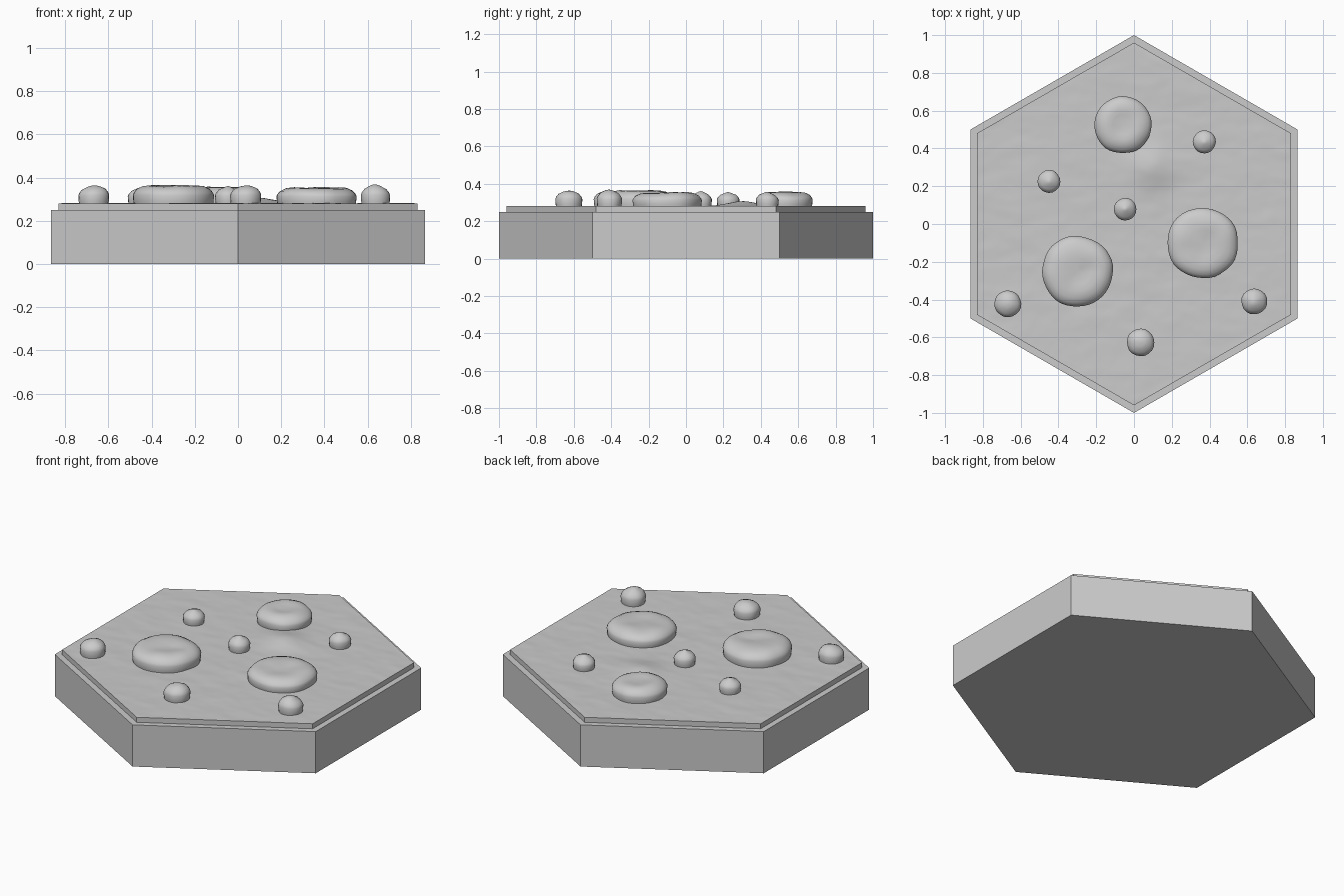
import bpy, bmesh, math
from mathutils import Vector, noise

if "Cube" in bpy.data.objects:
    bpy.data.objects.remove(bpy.data.objects["Cube"])

BASE_TOP, PLATE_TOP = 0.25, 0.28


def hexagon(r, z):
    # pointed ends face +y and -y
    return [Vector((r * math.cos(math.radians(90 + 60 * i)),
                    r * math.sin(math.radians(90 + 60 * i)), z)) for i in range(6)]


def finish(bm, name, smooth=True):
    bmesh.ops.recalc_face_normals(bm, faces=bm.faces)
    me = bpy.data.meshes.new(name)
    bm.to_mesh(me)
    bm.free()
    ob = bpy.data.objects.new(name, me)
    bpy.context.collection.objects.link(ob)
    if smooth:
        bpy.ops.object.select_all(action='DESELECT')
        ob.select_set(True)
        bpy.context.view_layer.objects.active = ob
        bpy.ops.object.shade_smooth_by_angle(angle=math.radians(40))
    return ob


# Hexagonal base block
bm = bmesh.new()
low = [bm.verts.new(p) for p in hexagon(1.0, 0)]
high = [bm.verts.new(p) for p in hexagon(1.0, BASE_TOP)]
bm.faces.new(low[::-1])
bm.faces.new(high)
for i in range(6):
    j = (i + 1) % 6
    bm.faces.new((low[i], low[j], high[j], high[i]))
finish(bm, "hex_base", smooth=False)

# Ground plate: gently uneven top with a low mound, straight skirt
bm = bmesh.new()
centre = bm.verts.new((0, 0, PLATE_TOP))
ring = [bm.verts.new(p) for p in hexagon(0.96, PLATE_TOP)]
for i in range(6):
    bm.faces.new((centre, ring[i], ring[(i + 1) % 6]))
bmesh.ops.subdivide_edges(bm, edges=bm.edges[:], cuts=47, use_grid_fill=True)
for v in bm.verts:
    if v.is_boundary:
        continue
    x, y = v.co.x, v.co.y
    n = noise.fractal(Vector((x * 5, y * 9, 3.1)), 0.9, 2.0, 4)
    mound = 0.027 * math.exp(-((x - 0.09) ** 2 + (y - 0.31) ** 2) / 0.012)
    v.co.z += 0.0025 * n + mound
rim = [e for e in bm.edges if e.is_boundary]
ext = bmesh.ops.extrude_edge_only(bm, edges=rim)["geom"]
for v in ext:
    if isinstance(v, bmesh.types.BMVert):
        v.co.z = BASE_TOP
bmesh.ops.holes_fill(bm, edges=[e for e in bm.edges if e.is_boundary], sides=0)
finish(bm, "ground_plate")


def stone(name, x, y, r, top, seed, segments, dent=0.0):
    """Lathed stone: steep side, rounded shoulder, low crown, uneven outline."""
    bm = bmesh.new()
    z0, h, s = PLATE_TOP - 0.015, top - PLATE_TOP, min(0.045, r * 0.75)
    profile = [(r - 0.006, z0), (r - 0.002, z0 + 0.025), (r, PLATE_TOP + h * 0.45),
               (r - s * 0.12, PLATE_TOP + h * 0.6), (r - s * 0.4, PLATE_TOP + h * 0.78),
               (r - s, PLATE_TOP + h * 0.93)]
    inner = r - s
    profile += [(inner * k, top - (dent * (1 - k) if dent else h * 0.06 * k))
                for k in (0.75, 0.5, 0.25)]
    rings = []
    for pr, pz in profile:
        loop = []
        for i in range(segments):
            a = math.tau * i / segments
            c, sn = math.cos(a), math.sin(a)
            wob = 1 + 0.04 * noise.noise(Vector((c * 1.8, sn * 1.8, seed * 3.7)))
            lift = noise.noise(Vector((c * pr * 9, sn * pr * 9, seed * 5.3)))
            f = max(0, (pz - PLATE_TOP) / h)
            loop.append(bm.verts.new((x + c * pr * wob, y + sn * pr * wob,
                                      pz + 0.009 * lift * f)))
        rings.append(loop)
    for a, b in zip(rings, rings[1:]):
        for i in range(segments):
            j = (i + 1) % segments
            bm.faces.new((a[i], a[j], b[j], b[i]))
    tip = bm.verts.new((x, y, sum(v.co.z for v in rings[-1]) / segments))
    for i in range(segments):
        bm.faces.new((rings[-1][i], rings[-1][(i + 1) % segments], tip))
    bm.faces.new(rings[0][::-1])
    finish(bm, name)


# Three broad flat stones
for i, (x, y, r, top) in enumerate([(-0.06, 0.525, 0.152, 0.357),
                                    (0.365, -0.10, 0.188, 0.355),
                                    (-0.30, -0.25, 0.188, 0.365)]):
    stone(f"large_stone_{i + 1}", x, y, r, top, i + 1, 40, dent=0.008)

# Six small pebbles
for i, (x, y, r, top) in enumerate([(0.372, 0.435, 0.061, 0.355),
                                    (-0.45, 0.225, 0.061, 0.355),
                                    (-0.047, 0.078, 0.060, 0.36),
                                    (-0.668, -0.423, 0.071, 0.367),
                                    (0.637, -0.41, 0.069, 0.367),
                                    (0.035, -0.627, 0.073, 0.364)]):
    stone(f"pebble_{i + 1}", x, y, r, top, i + 11, 20)
